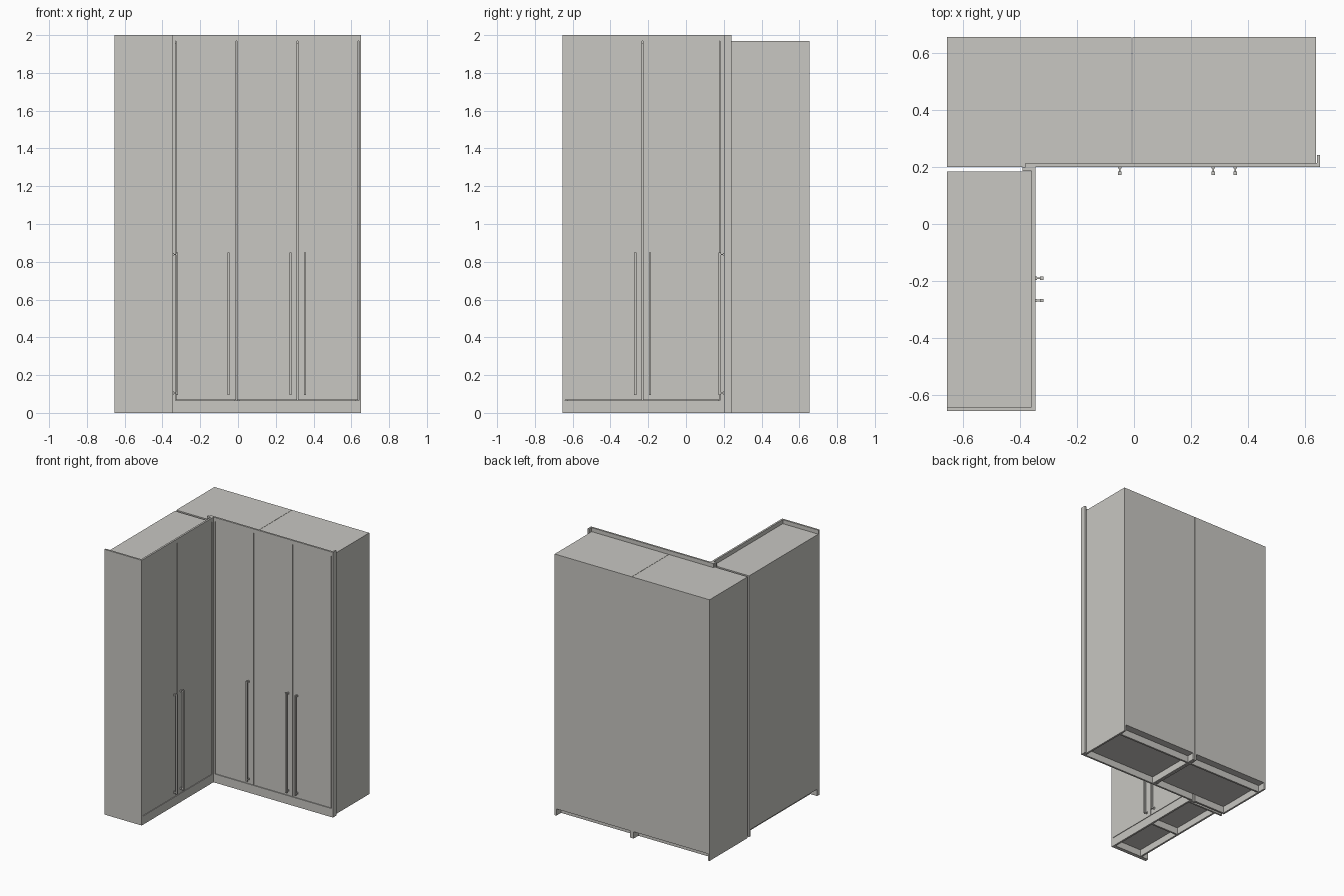
import bpy
import bmesh
from mathutils import Matrix

cube = bpy.data.objects.get("Cube")
if cube:
    bpy.data.objects.remove(cube, do_unlink=True)

# One pale grey finish everywhere
grey = bpy.data.materials.new("pale_warm_grey")
grey.use_nodes = True
colour = (0.58, 0.57, 0.54, 1)
grey.diffuse_color = colour
grey.node_tree.nodes["Principled BSDF"].inputs["Base Color"].default_value = colour

TOP, CROWN, BASE, T = 1.97, 2.0, 0.065, 0.014


def build(name, *boxes):
    """Make one object from boxes given as (x range, y range, z range)."""
    bm = bmesh.new()
    for spans in boxes:
        size = [b - a for a, b in spans]
        mid = [(a + b) / 2 for a, b in spans]
        bmesh.ops.create_cube(bm, size=1, matrix=Matrix.Translation(mid) @ Matrix.Diagonal((*size, 1)))
    mesh = bpy.data.meshes.new(name)
    bm.to_mesh(mesh)
    bm.free()
    mesh.materials.append(grey)
    obj = bpy.data.objects.new(name, mesh)
    bpy.context.collection.objects.link(obj)
    return obj


def handle(name, at, along_x):
    """Slim bar on two posts; along_x is True for doors facing +x."""
    def place(side, out, z):
        if along_x:
            return ((-0.345 + out[0], -0.345 + out[1]), (at + side[0], at + side[1]), z)
        return ((at + side[0], at + side[1]), (0.2 - out[1], 0.2 - out[0]), z)
    parts = [place((-0.006, 0.006), (0.016, 0.028), (0.095, 0.85))]
    for z in (0.098, 0.832):
        parts.append(place((-0.003, 0.003), (0.004, 0.018), (z + 0.004, z + 0.01)))
        parts.append(place((-0.006, 0.006), (0, 0.005), (z, z + 0.015)))
    build(name, *parts)


# Back wardrobe: two carcasses side by side
X0, XM, X1, Y0, Y1 = -0.655, -0.007, 0.637, 0.214, 0.655
for label, a, b in (("right", X0, XM - 0.001), ("left", XM + 0.001, X1)):
    build("back_carcass_" + label,
          ((a, a + T), (Y0, Y1), (0, TOP)),
          ((b - T, b), (Y0, Y1), (0, TOP)),
          ((a + T, b - T), (Y0, Y1), (TOP - T, TOP)),
          ((a + T, b - T), (Y0, Y1), (BASE - T, BASE)),
          ((a + T, b - T), (Y1 - 0.006, Y1), (BASE, TOP - T)),
          ((a + T, b - T), (Y1 - 0.07, Y1 - 0.056), (0, BASE - T)))

# Blank panel hidden in the corner
build("blank_panel", ((X0, -0.38), (0.2, Y0), (0, TOP)))

# Back wardrobe fronts
for i in range(3):
    a = -0.33 + i * 0.3225
    build(f"back_door_{i + 1}", ((a + 0.002, a + 0.3205), (0.2, Y0), (BASE + 0.004, TOP)))
build("back_plinth", ((-0.345, 0.64), (0.2, Y0), (0, BASE)))
build("back_crown_strip", ((-0.38, 0.64), (0.2, Y0), (TOP, CROWN)))
build("end_filler", ((0.64, 0.652), (0.2, 0.241), (0, CROWN)))

# Side wardrobe: one carcass with a central divider
SX0, SX1, S0, S1, SM = -0.655, -0.359, -0.641, 0.183, -0.23
build("side_carcass",
      ((SX0, SX1), (S0, S0 + T), (0, TOP)),
      ((SX0, SX1), (S1 - T, S1), (0, TOP)),
      ((SX0, SX1), (S0 + T, S1 - T), (TOP - T, TOP)),
      ((SX0, SX1), (S0 + T, S1 - T), (BASE - T, BASE)),
      ((SX0, SX0 + 0.006), (S0 + T, S1 - T), (BASE, TOP - T)),
      ((SX0 + 0.056, SX0 + 0.07), (S0 + T, S1 - T), (0, BASE - T)),
      ((SX0 + 0.07, SX1), (SM - T / 2, SM + T / 2), (0, BASE - T)))

# Side wardrobe fronts and end panel
build("side_door_front", ((SX1, -0.345), (S0 + 0.001, SM - 0.002), (BASE + 0.004, TOP)))
build("side_door_rear", ((SX1, -0.345), (SM + 0.002, 0.177), (BASE + 0.004, TOP)))
build("side_plinth", ((SX1, -0.345), (S0, 0.2), (0, BASE)))
build("side_crown_strip", ((SX1, -0.345), (S0, 0.183), (TOP, CROWN)))
build("side_end_panel", ((SX0, -0.345), (-0.655, S0), (0, CROWN)))

# Corner filler joining the two runs
build("corner_filler",
      ((SX1, -0.345), (0.181, Y0), (0, CROWN)),
      ((-0.345, -0.332), (0.2, Y0), (BASE, TOP)),
      ((-0.39, SX1), (0.185, 0.2), (0, CROWN)))

# Handles
for i, x in enumerate((-0.05, 0.278, 0.355)):
    handle(f"back_handle_{i + 1}", x, False)
for i, y in enumerate((-0.268, -0.19)):
    handle(f"side_handle_{i + 1}", y, True)
